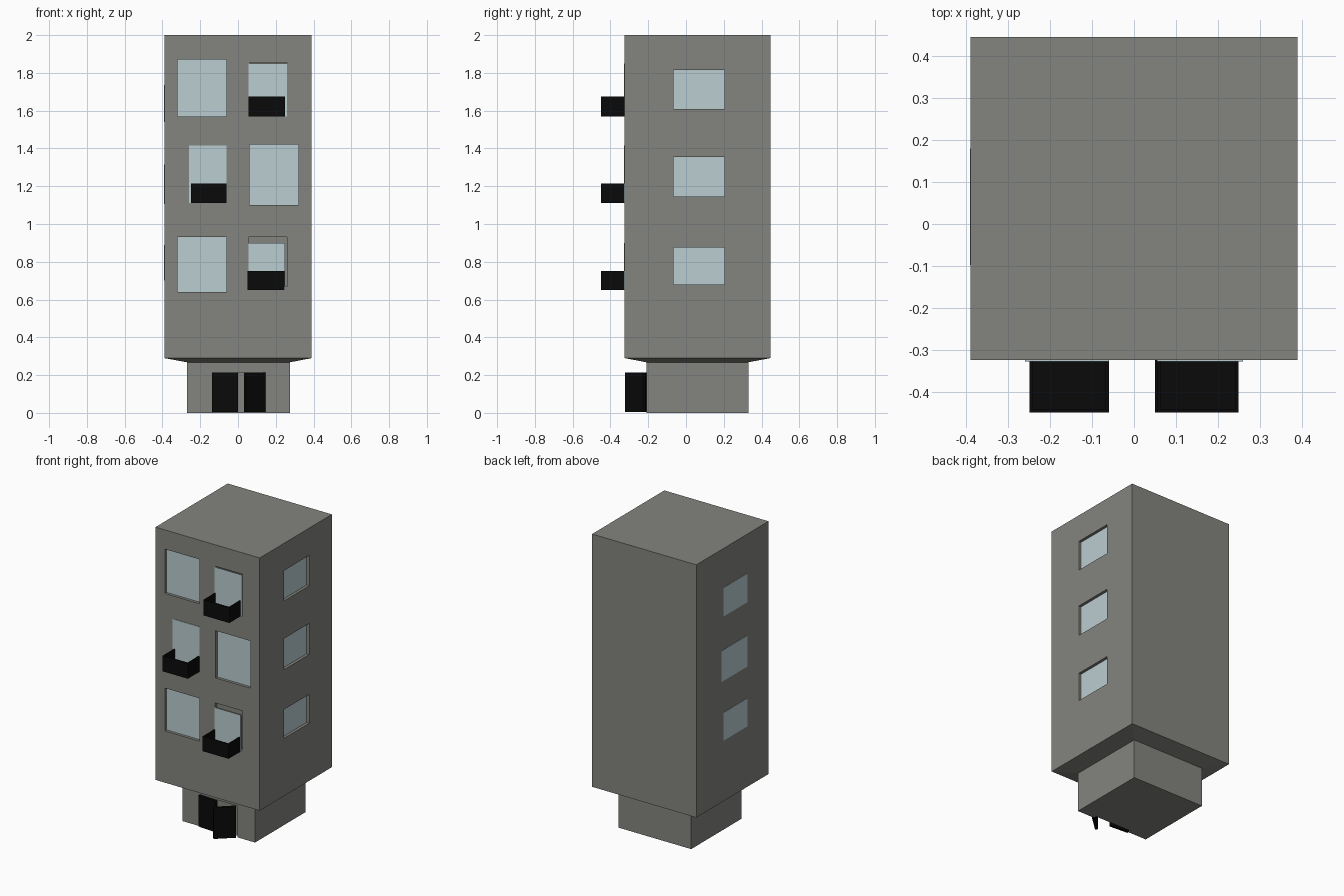
import bpy, bmesh, math
from mathutils import Matrix, Vector

if "Cube" in bpy.data.objects:
    bpy.data.objects.remove(bpy.data.objects["Cube"])


def material(name, rgb):
    m = bpy.data.materials.new(name)
    m.diffuse_color = (*rgb, 1)
    m.use_nodes = True
    m.node_tree.nodes["Principled BSDF"].inputs["Base Color"].default_value = m.diffuse_color
    return m


WALL = material("concrete", (0.23, 0.23, 0.21))
GLASS = material("glass", (0.50, 0.61, 0.64))
BLACK = material("black_metal", (0.003, 0.003, 0.003))


def finish(name, bm, mat=None):
    bmesh.ops.recalc_face_normals(bm, faces=bm.faces[:])
    me = bpy.data.meshes.new(name)
    bm.to_mesh(me)
    bm.free()
    ob = bpy.data.objects.new(name, me)
    bpy.context.collection.objects.link(ob)
    if mat:
        me.materials.append(mat)
    return ob


def add_box(bm, x0, x1, y0, y1, z0, z1):
    size = Matrix.Diagonal((x1 - x0, y1 - y0, z1 - z0, 1))
    mid = Matrix.Translation(((x0 + x1) / 2, (y0 + y1) / 2, (z0 + z1) / 2))
    bmesh.ops.create_cube(bm, size=1, matrix=mid @ size)


def box(name, mat, *extent):
    bm = bmesh.new()
    add_box(bm, *extent)
    return finish(name, bm, mat)


FRONT, SIDE = -0.325, 0.39
DEPTH = 0.022

# Tower body: stacked rectangular sections (narrow foot, sloped ledge, tall shaft)
bm = bmesh.new()
sections = [(-0.27, 0.275, -0.21, 0.33, 0), (-0.27, 0.275, -0.21, 0.33, 0.268),
            (-SIDE, SIDE, FRONT, 0.447, 0.29), (-SIDE, SIDE, FRONT, 0.447, 2)]
rings = []
for x0, x1, y0, y1, z in sections:
    rings.append([bm.verts.new((x, y, z)) for x, y in
                  ((x0, y0), (x1, y0), (x1, y1), (x0, y1))])
for lo, hi in zip(rings, rings[1:]):
    for i in range(4):
        j = (i + 1) % 4
        bm.faces.new((lo[i], lo[j], hi[j], hi[i]))
bm.faces.new(rings[0][::-1])
bm.faces.new(rings[-1])
tower = finish("tower_body", bm, WALL)

cut = bmesh.new()

# Wide recessed front windows: x0, x1, z0, z1
for i, (x0, x1, z0, z1) in enumerate([(-0.32, -0.06, 0.64, 0.93),
                                      (0.06, 0.32, 1.10, 1.42),
                                      (-0.32, -0.06, 1.57, 1.87)]):
    add_box(cut, x0, x1, FRONT - 0.1, FRONT + DEPTH, z0, z1)
    box(f"front_window_{i}", GLASS, x0, x1,
        FRONT + DEPTH - 0.003, FRONT + DEPTH + 0.003, z0, z1)

# Recessed windows on the right side, flush panes on the left side
for i, (z0, z1) in enumerate([(0.68, 0.875), (1.145, 1.355), (1.61, 1.815)]):
    add_box(cut, SIDE - DEPTH, SIDE + 0.1, -0.065, 0.205, z0, z1)
    box(f"right_window_{i}", GLASS, SIDE - DEPTH - 0.003, SIDE - DEPTH + 0.003,
        -0.065, 0.205, z0, z1)
for i, (y1, z0, z1) in enumerate([(0.157, 0.70, 0.89), (0.18, 1.105, 1.315),
                                  (0.157, 1.54, 1.735)]):
    box(f"left_window_{i}", GLASS, -SIDE - 0.002, -SIDE + 0.004, -0.098, y1, z0, z1)

# Balcony doors with open-topped black balconies
T = 0.008
for i, (ox0, ox1, oz1, gx0, gx1, gz1, bx0, bx1, bz0, bz1) in enumerate([
        (0.055, 0.26, 0.93, 0.055, 0.25, 0.90, 0.05, 0.245, 0.65, 0.75),
        (-0.255, -0.06, 1.41, -0.26, -0.06, 1.415, -0.25, -0.06, 1.11, 1.215),
        (0.06, 0.26, 1.855, 0.055, 0.26, 1.85, 0.055, 0.25, 1.57, 1.675)]):
    add_box(cut, ox0, ox1, FRONT - 0.1, FRONT + DEPTH, bz0 + 0.02, oz1)
    box(f"balcony_door_{i}", GLASS, gx0, gx1, FRONT - 0.003, FRONT + 0.003, bz0, gz1)
    bm = bmesh.new()
    add_box(bm, bx0, bx1, -0.45, FRONT, bz0, bz0 + T)
    add_box(bm, bx0, bx1, -0.45, -0.45 + T, bz0 + T, bz1)
    add_box(bm, bx0, bx0 + T, -0.45 + T, FRONT, bz0 + T, bz1)
    add_box(bm, bx1 - T, bx1, -0.45 + T, FRONT, bz0 + T, bz1)
    finish(f"balcony_{i}", bm, BLACK)

# Entrance recess cut, then all openings removed from the tower
add_box(cut, -0.135, 0.145, -0.26, -0.19, -0.05, 0.212)
cutter = finish("opening_cutter", cut)
cutter.hide_render = True
cutter.hide_set(True)
mod = tower.modifiers.new("openings", 'BOOLEAN')
mod.operation = 'DIFFERENCE'
mod.solver = 'EXACT'
mod.object = cutter


# Entrance doors: left one nearly shut, right one swung open
def door(name, hinge, tip, thick=0.018):
    a, b = Vector(hinge), Vector(tip)
    d = b - a
    ob = box(name, BLACK, 0, d.length, -thick / 2, thick / 2, 0.005, 0.215)
    ob.location = (a.x, a.y, 0)
    ob.rotation_euler.z = math.atan2(d.y, d.x)


door("left_entrance_door", (-0.137, -0.218), (0.0, -0.228))
door("right_entrance_door", (0.14, -0.222), (0.037, -0.316))
